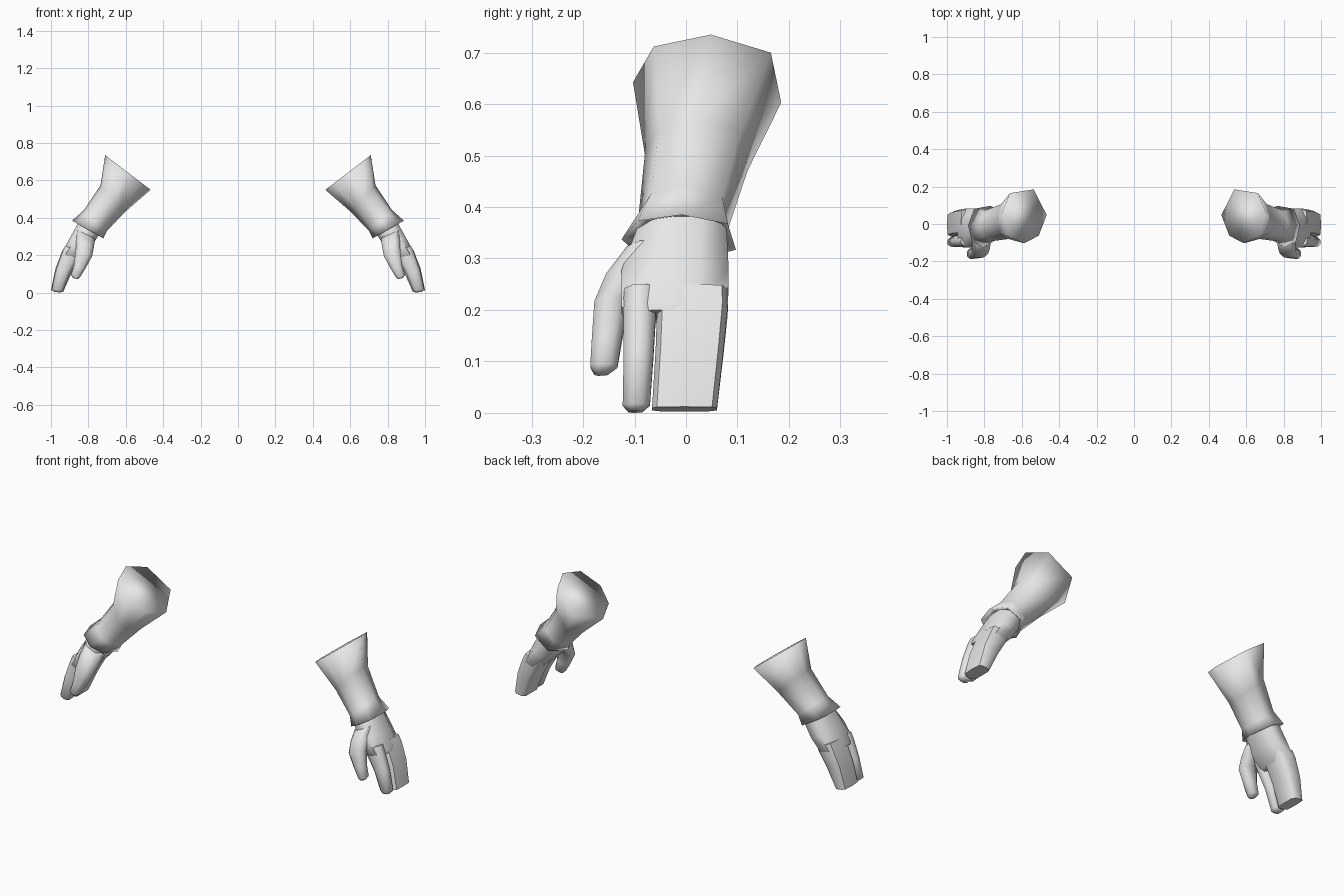
import bpy, bmesh, math
from mathutils import Vector

grey = bpy.data.materials.new("plain_grey")
grey.diffuse_color = (0.8, 0.8, 0.8, 1)

# Cross-sections: (across the limb, along y), both from -1 to 1
FLARE = [(1, .05), (.75, -.72), (0, -1), (-.65, -.72), (-1, .05), (-.43, 1), (.62, .86)]
ROUND = [(1, .45), (1, -.45), (.5, -1), (-.5, -1), (-1, -.45), (-1, .45), (-.5, 1), (.5, 1)]
BOX = [(.9, .85), (1, 0), (.9, -.85), (.4, -1), (-.6, -1), (-1, -.75), (-1, .75), (-.6, 1), (.4, 1)]


def loft(name, profile, rings, sharp=None):
    """Each ring: outer x, outer z, inner x, inner z, y min, y max."""
    bm = bmesh.new()
    loops = []
    for ox, oz, ix, iz, y0, y1 in rings:
        c = Vector(((ox + ix) / 2, (y0 + y1) / 2, (oz + iz) / 2))
        u = Vector(((ox - ix) / 2, 0, (oz - iz) / 2))
        v = Vector((0, (y1 - y0) / 2, 0))
        loops.append([bm.verts.new(c + u * s + v * t) for s, t in profile])
    n = len(profile)
    for a, b in zip(loops, loops[1:]):
        for i in range(n):
            j = (i + 1) % n
            bm.faces.new((a[i], a[j], b[j], b[i]))
    bm.faces.new(loops[0])
    bm.faces.new(loops[-1])
    bmesh.ops.recalc_face_normals(bm, faces=bm.faces)
    for f in bm.faces:
        f.smooth = True
    me = bpy.data.meshes.new(name)
    bm.to_mesh(me)
    bm.free()
    me.materials.append(grey)
    ob = bpy.data.objects.new(name, me)
    bpy.context.collection.objects.link(ob)
    if sharp:
        bpy.ops.object.select_all(action='DESELECT')
        ob.select_set(True)
        bpy.context.view_layer.objects.active = ob
        bpy.ops.object.shade_smooth_by_angle(angle=math.radians(sharp))
    # Matching part on the other side
    ob.modifiers.new("mirror", 'MIRROR')
    return ob


# Flared sleeve with a turned-out cuff
loft("sleeve", FLARE, [
    (.71, .735, .467, .55, -.103, .185),
    (.735, .575, .605, .43, -.08, .12),
    (.825, .44, .70, .33, -.092, .083),
    (.887, .385, .72, .29, -.125, .097),
    (.855, .385, .735, .31, -.09, .08),
])

# Palm from wrist to knuckles
loft("palm", ROUND, [
    (.845, .39, .735, .32, -.09, .078),
    (.90, .29, .785, .245, -.125, .083),
    (.942, .215, .845, .185, -.125, .081),
    (.945, .20, .86, .175, -.115, .075),
], 60)

# Joined outer fingers
loft("outer_fingers", BOX, [
    (.925, .25, .83, .22, -.054, .08),
    (.943, .215, .847, .185, -.056, .081),
    (.976, .13, .888, .11, -.059, .073),
    (1.0, .012, .935, .003, -.066, .06),
], 50)

# Separate index finger
loft("index_finger", ROUND, [
    (.925, .25, .83, .22, -.12, -.055),
    (.94, .215, .85, .185, -.122, -.058),
    (.972, .125, .897, .105, -.121, -.063),
    (.996, .018, .935, .012, -.123, -.07),
    (.982, .004, .948, .0, -.112, -.085),
], 60)

# Thumb
loft("thumb", ROUND, [
    (.86, .335, .765, .29, -.115, -.02),
    (.865, .28, .77, .245, -.155, -.06),
    (.868, .225, .78, .195, -.178, -.112),
    (.877, .15, .815, .13, -.183, -.125),
    (.893, .095, .843, .085, -.186, -.133),
    (.882, .078, .855, .072, -.178, -.152),
], 60)
